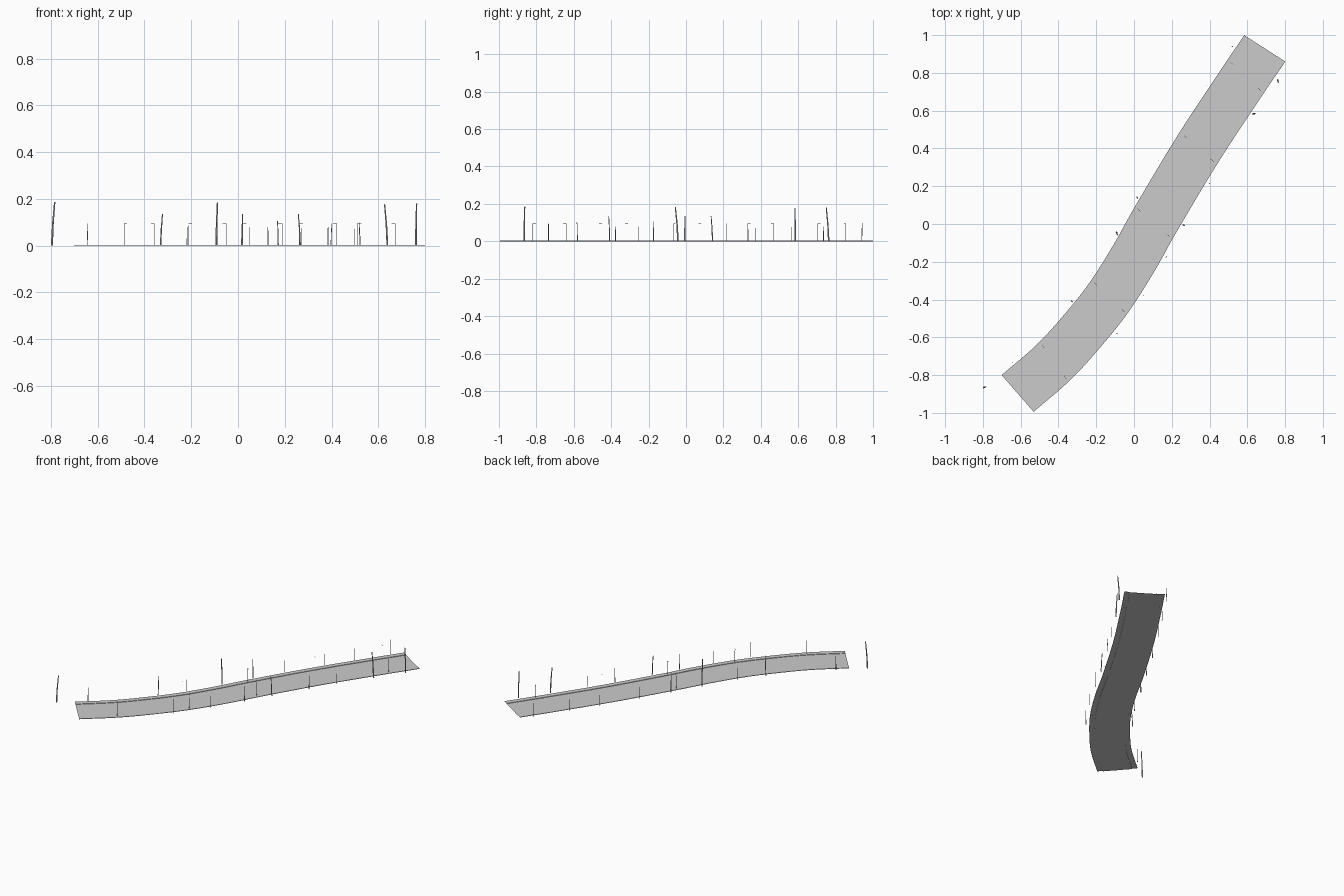
import bpy, bmesh
from mathutils import Vector
from mathutils.geometry import interpolate_bezier

if "Cube" in bpy.data.objects:
    bpy.data.objects.remove(bpy.data.objects["Cube"])

KERB = 0.003

def finish(bm, name):
    mesh = bpy.data.meshes.new(name)
    bm.to_mesh(mesh)
    bm.free()
    ob = bpy.data.objects.new(name, mesh)
    bpy.context.collection.objects.link(ob)
    return ob

def tube(bm, rings, sides):
    """Tapered tube along Z-ordered or free points: rings = [(point, radius), ...]"""
    start, end = rings[0][0], rings[-1][0]
    rot = (end - start).to_track_quat('Z', 'X')
    import math
    loops = []
    for p, r in rings:
        loops.append([bm.verts.new(p + rot @ Vector((r * math.cos(2 * math.pi * (i + .5) / sides),
                                                     r * math.sin(2 * math.pi * (i + .5) / sides), 0)))
                      for i in range(sides)])
    for a, b in zip(loops, loops[1:]):
        for i in range(sides):
            j = (i + 1) % sides
            bm.faces.new((a[i], a[j], b[j], b[i]))
    bm.faces.new(loops[0][::-1])
    bm.faces.new(loops[-1])

# Road centre line: smooth curve through a few points
ctrl = [Vector((x, y, 0)) for x, y in [
    (-0.616, -0.897), (-0.4235, -0.73), (-0.26, -0.55), (-0.1315, -0.387), (0, -0.18),
    (0.105, 0.0075), (0.34, 0.40), (0.59, 0.78), (0.692, 0.93)]]
tans = [(b - a).normalized() for a, b in zip(ctrl, ctrl[2:])]
tans = [Vector((0.754, 0.657, 0))] + tans + [Vector((0.54, 0.84, 0)).normalized()]
path = []
for i in range(len(ctrl) - 1):
    k = (ctrl[i + 1] - ctrl[i]).length / 3
    seg = interpolate_bezier(ctrl[i], ctrl[i] + tans[i] * k,
                             ctrl[i + 1] - tans[i + 1] * k, ctrl[i + 1], 7)
    path += seg if i == 0 else seg[1:]

# Road ribbon with a raised pavement on each side
profile = [(-0.129, 0), (-0.129, KERB), (-0.094, KERB), (-0.094, 0),
           (0.094, 0), (0.094, KERB), (0.129, KERB), (0.129, 0)]
bm = bmesh.new()
rows = []
for i, p in enumerate(path):
    if i == 0:
        t = tans[0]
    elif i == len(path) - 1:
        t = tans[-1]
    else:
        t = (path[i + 1] - path[i - 1]).normalized()
    side = Vector((t.y, -t.x, 0))
    rows.append([bm.verts.new(p + side * s + Vector((0, 0, z))) for s, z in profile])
for a, b in zip(rows, rows[1:]):
    for i in range(len(profile) - 1):
        bm.faces.new((a[i], a[i + 1], b[i + 1], b[i]))
bmesh.ops.recalc_face_normals(bm, faces=bm.faces)
if sum(f.normal.z * f.calc_area() for f in bm.faces) < 0:
    bmesh.ops.reverse_faces(bm, faces=bm.faces)
finish(bm, "road")

# Street lamps on both pavements, arms reaching over the road
lamps = [(-0.487, -0.64), (-0.212, -0.31), (0.02, 0.08), (0.262, 0.47), (0.51, 0.855),
         (-0.358, -0.82), (-0.05, -0.465), (0.19, -0.065), (0.422, 0.33), (0.672, 0.705)]
bm = bmesh.new()
for x, y in lamps:
    base = Vector((x, y, 0))
    near = min(path, key=lambda p: (p - base).length)
    d = (near - base).normalized()
    top = base + Vector((0, 0, 0.094))
    tube(bm, [(base, 0.0011), (top, 0.0009)], 6)
    tube(bm, [(top, 0.0008), (top + d * 0.018, 0.0008)], 6)
    tube(bm, [(top + d * 0.014, 0.0014), (top + d * 0.021, 0.0014)], 4)
finish(bm, "street_lamps")

# Bare leaning trunks beside the road: x, y, height, lean x, lean y
trunks = [
    (-0.796, -0.866, 0.186, 0.012, 0.004), (-0.093, -0.043, 0.184, 0.005, -0.014),
    (0.639, 0.584, 0.177, -0.012, -0.001), (0.761, 0.763, 0.18, 0.003, -0.013),
    (-0.331, -0.408, 0.136, 0.008, -0.005), (0.016, 0.142, 0.136, 0.004, -0.008),
    (0.266, -0.007, 0.136, -0.008, 0.001),
    (-0.645, -0.735, 0.094, 0.003, 0), (-0.09, -0.58, 0.102, 0, -0.003),
    (0.172, -0.173, 0.106, -0.003, -0.002), (0.398, 0.215, 0.094, 0.003, 0),
    (0.522, 0.94, 0.098, -0.004, 0.002),
    (-0.218, -0.255, 0.08, 0.001, 0), (0.05, -0.377, 0.08, 0, 0),
    (0.128, 0.335, 0.08, 0, -0.001), (0.385, 0.735, 0.08, 0, 0),
    (0.5, 0.372, 0.072, 0, 0), (0.271, 0.565, 0.076, 0, 0)]
bm = bmesh.new()
for x, y, h, dx, dy in trunks:
    r = 0.024 * h
    p = Vector((x, y, 0))
    lean = Vector((dx, dy, h))
    bend = Vector((dx * 0.35, dy * 0.35, h * 0.5))
    tube(bm, [(p, r), (p + bend, r * 0.85), (p + lean, r * 0.65)], 6)
finish(bm, "tree_trunks")
